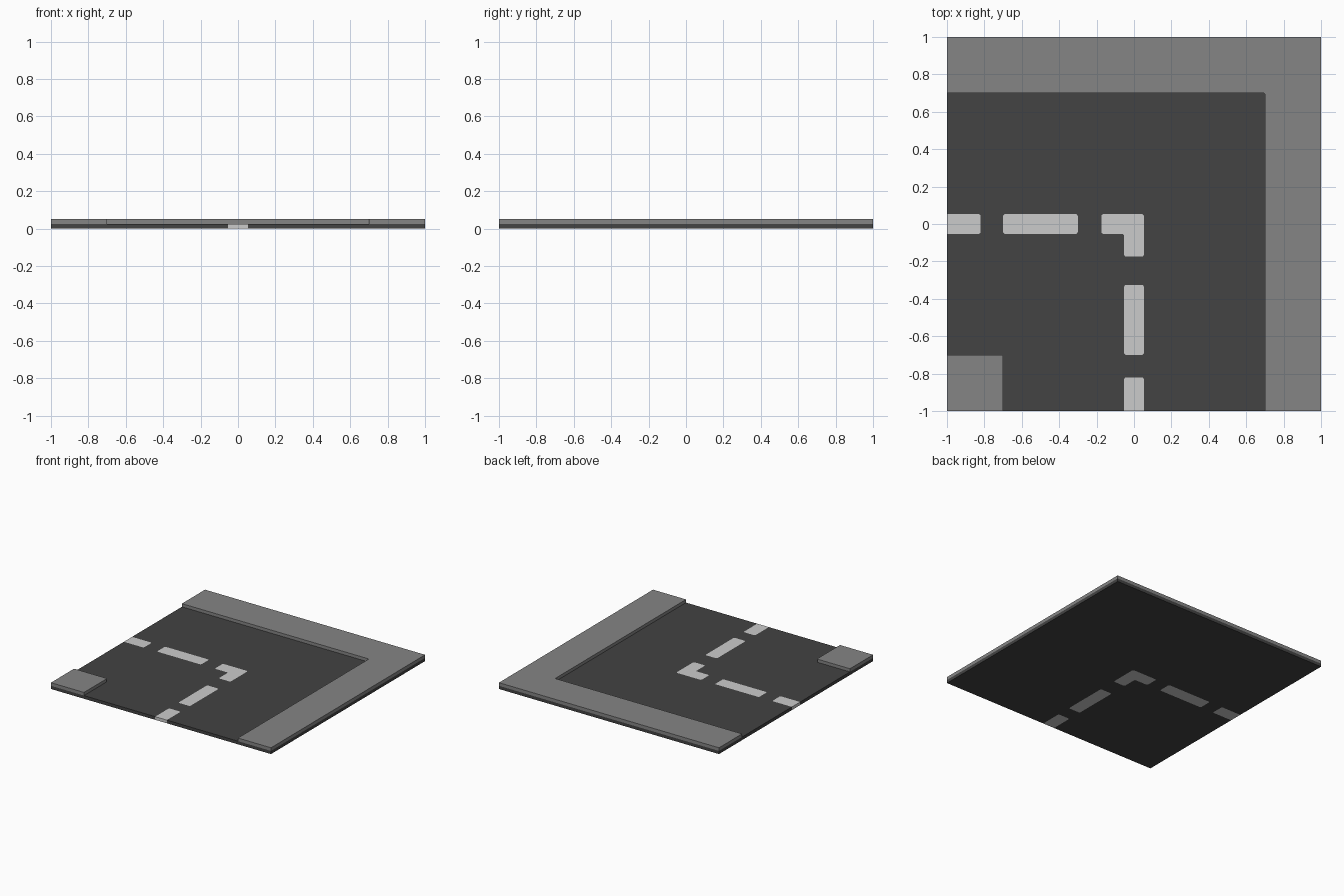
import bpy, bmesh, math
from mathutils import Vector

if "Cube" in bpy.data.objects:
    bpy.data.objects.remove(bpy.data.objects["Cube"])

ROAD_TOP, KERB_TOP = 0.026, 0.052
W = 0.053   # half width of a lane marking


def material(name, v):
    m = bpy.data.materials.new(name)
    m.diffuse_color = (v, v, v, 1)
    m.use_nodes = True
    m.node_tree.nodes["Principled BSDF"].inputs["Base Color"].default_value = m.diffuse_color
    return m


ASPHALT = material("dark asphalt", 0.056)
PAVING = material("grey paving", 0.235)
PAINT = material("light paint", 0.60)


def rounded(outline, r):
    """Round every corner that does not lie on the tile border."""
    pts = [Vector(p) for p in outline]
    out = []
    for i, p in enumerate(pts):
        if max(abs(p.x), abs(p.y)) > 0.999:
            out.append(p)
            continue
        a = p + (pts[i - 1] - p).normalized() * r
        b = p + (pts[(i + 1) % len(pts)] - p).normalized() * r
        c = a + b - p
        for k in range(4):
            t = k / 3 * math.pi / 2
            out.append(c + (a - c) * math.cos(t) + (b - c) * math.sin(t))
    return out


def prism(name, outlines, z0, z1, mat):
    """Extrude one or more flat outlines from z0 to z1."""
    bm = bmesh.new()
    for pts in outlines:
        face = bm.faces.new([bm.verts.new((p[0], p[1], z0)) for p in pts])
        res = bmesh.ops.extrude_face_region(bm, geom=[face], use_keep_orig=True)
        for v in res["geom"]:
            if isinstance(v, bmesh.types.BMVert):
                v.co.z = z1
    bmesh.ops.recalc_face_normals(bm, faces=bm.faces)
    me = bpy.data.meshes.new(name)
    bm.to_mesh(me)
    bm.free()
    me.materials.append(mat)
    ob = bpy.data.objects.new(name, me)
    bpy.context.collection.objects.link(ob)
    return ob


def rect(x0, y0, x1, y1):
    return [(x0, y0), (x1, y0), (x1, y1), (x0, y1)]


# lane markings, running through the full road thickness
marks = {
    "left_edge_dash": rect(-1, -W, -0.82, W),
    "left_dash": rect(-0.70, -W, -0.30, W),
    "corner_dash": [(-0.175, -W), (-W, -W), (-W, -0.175), (W, -0.175), (W, W), (-0.175, W)],
    "front_dash": rect(-W, -0.70, W, -0.325),
    "front_edge_dash": rect(-W, -1, W, -0.82),
}
shapes = {n: rounded(o, 0.012) for n, o in marks.items()}
for n, o in shapes.items():
    prism(n, [o], 0, ROAD_TOP, PAINT)

# road slab with slots cut for the markings
road = prism("road_slab", [rect(-1, -1, 1, 1)], 0, ROAD_TOP, ASPHALT)
slots = [[(x * 1.1 if abs(x) > 0.999 else x, y * 1.1 if abs(y) > 0.999 else y)
          for x, y in o] for o in shapes.values()]
cutter = prism("slot_cutter", slots, -0.1, 0.1, ASPHALT)
cutter.hide_render = True
cut = road.modifiers.new("slots", "BOOLEAN")
cut.operation = "DIFFERENCE"
cut.solver = "EXACT"
cut.object = cutter
bpy.context.view_layer.objects.active = road
bpy.ops.object.modifier_apply(modifier="slots")
bpy.data.objects.remove(cutter)

# raised pavements: outer L and inner corner block
outer = [(-1, 0.70), (0.70, 0.70), (0.70, -1), (1, -1), (1, 1), (-1, 1)]
prism("outer_pavement", [rounded(outer, 0.008)], ROAD_TOP, KERB_TOP, PAVING)
prism("inner_pavement", [rounded(rect(-1, -1, -0.70, -0.70), 0.008)], ROAD_TOP, KERB_TOP, PAVING)
